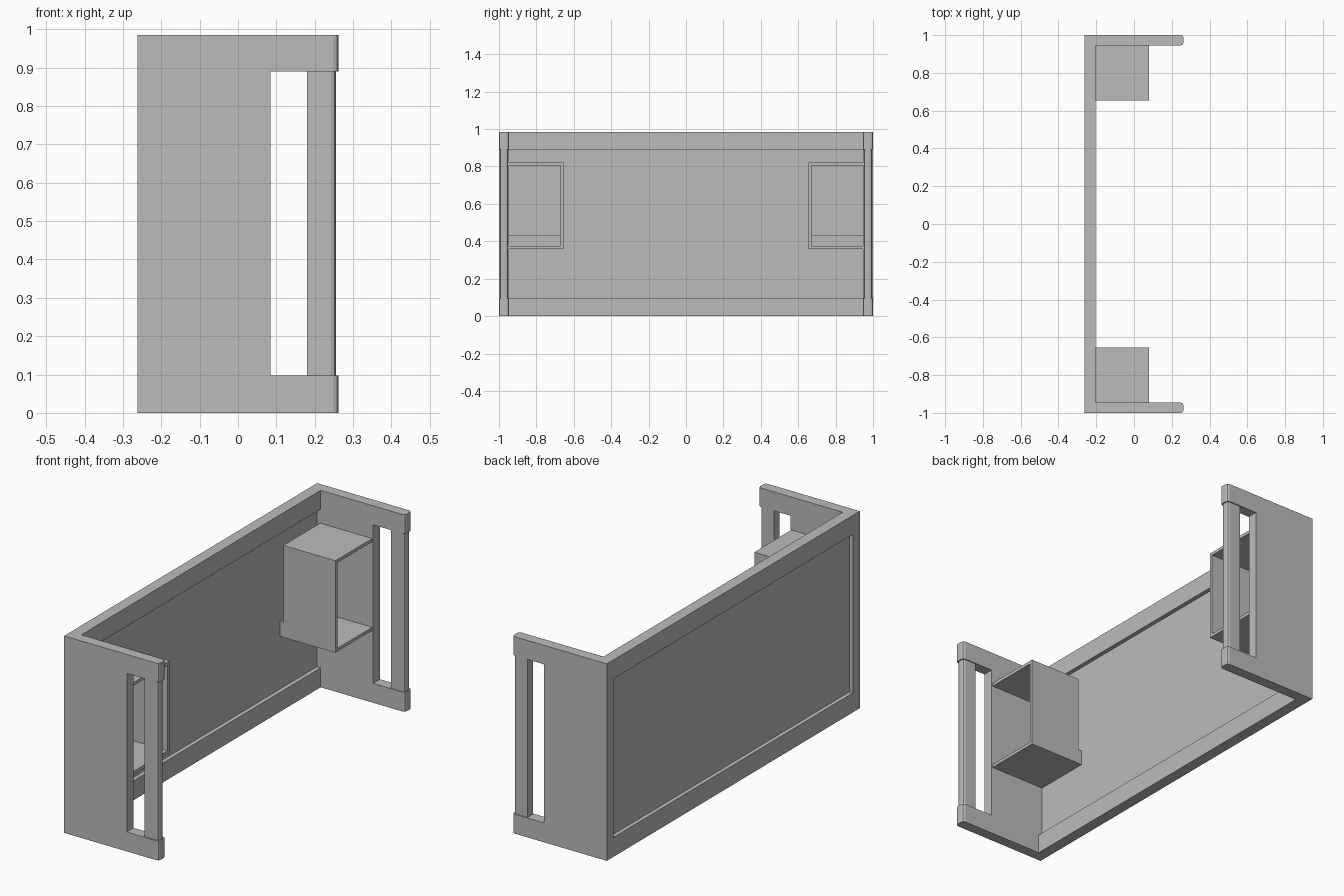
import bpy
import bmesh

cube = bpy.data.objects.get("Cube")
if cube:
    bpy.data.objects.remove(cube, do_unlink=True)

grey = bpy.data.materials.new("plain grey")
grey.use_nodes = True
colour = (0.5, 0.5, 0.5, 1)
grey.diffuse_color = colour
grey.node_tree.nodes["Principled BSDF"].inputs["Base Color"].default_value = colour

HEIGHT = 0.985
BACK, FRONT = -0.262, 0.262
INNER = -0.205              # inner face of the back rails
SIDE = 0.946                # inner face of the side boards
SLOT_X = (0.085, 0.18)
SLOT_Z = (0.097, 0.89)


def extrude_profile(name, outline, y0, y1, tip_x=None, bevel=0.014):
    """Extrude an x-z outline along y; soften the upright edges at tip_x."""
    bm = bmesh.new()
    face = bm.faces.new([bm.verts.new((x, y0, z)) for x, z in outline])
    moved = bmesh.ops.extrude_face_region(bm, geom=[face])["geom"]
    verts = [v for v in moved if isinstance(v, bmesh.types.BMVert)]
    bmesh.ops.translate(bm, verts=verts, vec=(0, y1 - y0, 0))
    if tip_x is not None:
        edges = [e for e in bm.edges
                 if all(abs(v.co.x - tip_x) < 1e-4 for v in e.verts)
                 and abs(e.verts[0].co.z - e.verts[1].co.z) > 0.01]
        bmesh.ops.bevel(bm, geom=edges, offset=bevel, segments=2,
                        profile=0.5, affect='EDGES')
    bmesh.ops.recalc_face_normals(bm, faces=bm.faces)
    mesh = bpy.data.meshes.new(name)
    bm.to_mesh(mesh)
    bm.free()
    mesh.materials.append(grey)
    obj = bpy.data.objects.new(name, mesh)
    bpy.context.collection.objects.link(obj)
    return obj


def box(name, x, y, z, tip_x=None):
    outline = [(x[0], z[0]), (x[1], z[0]), (x[1], z[1]), (x[0], z[1])]
    return extrude_profile(name, outline, min(y), max(y), tip_x)


# Back: two rails with a thin panel set in between
box("back_bottom_rail", (BACK, INNER), (-SIDE, SIDE), (0, SLOT_Z[0]))
box("back_top_rail", (BACK, INNER), (-SIDE, SIDE), (SLOT_Z[1], HEIGHT))
box("back_panel", (-0.242, -0.226), (-SIDE, SIDE), SLOT_Z)

for label, s in (("left", 1), ("right", -1)):
    # Side board with an open notch, closed by a slimmer upright bar
    c_shape = [(BACK, 0), (FRONT, 0), (FRONT, SLOT_Z[0]), (SLOT_X[0], SLOT_Z[0]),
               (SLOT_X[0], SLOT_Z[1]), (FRONT, SLOT_Z[1]), (FRONT, HEIGHT), (BACK, HEIGHT)]
    y0, y1 = sorted((s * SIDE, s))
    extrude_profile(label + "_side_board", c_shape, y0, y1, FRONT)
    box(label + "_grip_bar", (SLOT_X[1], 0.256), (s * (SIDE + 0.005), s * 0.995),
        SLOT_Z, 0.256)

    # Open shelf box fixed to the inside of the side board
    depth = (INNER - 0.003, 0.08)
    wall, inside = 0.655, 0.671
    low, high, thick = 0.36, 0.82, 0.016
    box(label + "_shelf_floor", depth, (s * inside, s * SIDE), (low, low + thick))
    box(label + "_shelf_top", depth, (s * inside, s * SIDE), (high - thick, high))
    box(label + "_shelf_wall", depth, (s * wall, s * inside), (low, high))
    box(label + "_shelf_cleat", (-0.226, depth[0]), (s * wall, s * SIDE), (low, 0.435))
